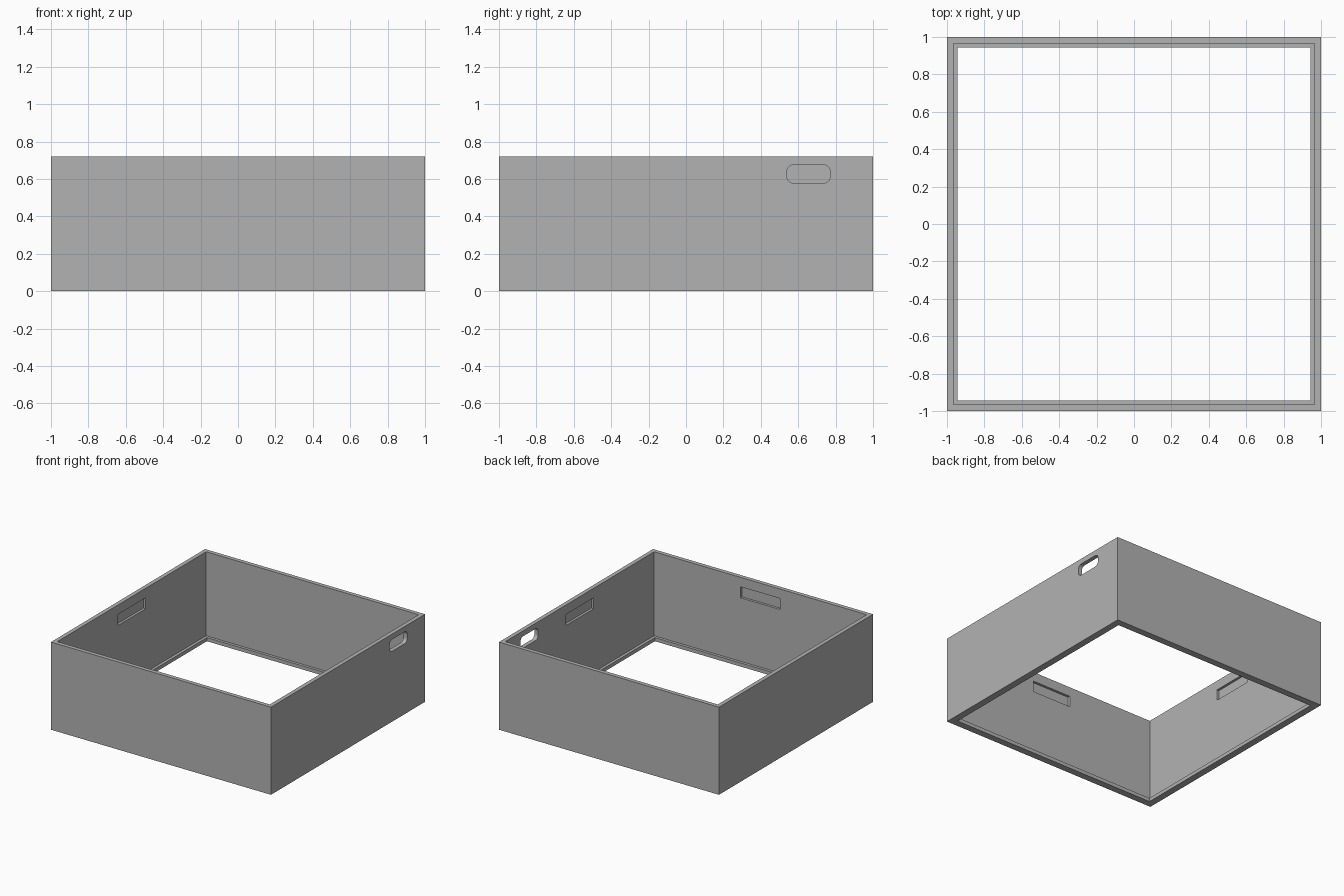
import bpy, bmesh, math
from mathutils import Vector, Matrix

cube = bpy.data.objects.get("Cube")
if cube:
    bpy.data.objects.remove(cube, do_unlink=True)

HEIGHT = 0.72
INNER = 0.966        # inner face of the walls
LIP = 0.943          # inner edge of the bottom lip
LIP_TOP = 0.03

grey = bpy.data.materials.new("plain grey")
grey.use_nodes = True
colour = (0.45, 0.45, 0.45, 1)
grey.diffuse_color = colour
grey.node_tree.nodes["Principled BSDF"].inputs["Base Color"].default_value = colour


def add_object(name, bm):
    bmesh.ops.recalc_face_normals(bm, faces=bm.faces)
    mesh = bpy.data.meshes.new(name)
    bm.to_mesh(mesh)
    bm.free()
    mesh.materials.append(grey)
    obj = bpy.data.objects.new(name, mesh)
    bpy.context.collection.objects.link(obj)
    return obj


def square_ring(name, profile):
    """Carry a closed (half width, height) profile around a square."""
    bm = bmesh.new()
    corners = [(-1, -1), (1, -1), (1, 1), (-1, 1)]
    loops = [[bm.verts.new((sx * r, sy * r, z)) for r, z in profile]
             for sx, sy in corners]
    n = len(profile)
    for c in range(4):
        a, b = loops[c], loops[(c + 1) % 4]
        for i in range(n):
            j = (i + 1) % n
            bm.faces.new((a[i], b[i], b[j], a[j]))
    return add_object(name, bm)


def box_cutter(name, centre, size):
    bm = bmesh.new()
    bmesh.ops.create_cube(bm, size=1, matrix=Matrix.Translation(centre) @ Matrix.Diagonal((*size, 1)))
    return add_object(name, bm)


def slot_cutter(name, y, z, width, height, radius, steps=6):
    """Rounded rectangle pushed through the side wall along x."""
    bm = bmesh.new()
    points = []
    for k, (sy, sz) in enumerate([(1, 1), (-1, 1), (-1, -1), (1, -1)]):
        cy = y + sy * (width / 2 - radius)
        cz = z + sz * (height / 2 - radius)
        for i in range(steps + 1):
            t = math.pi / 2 * (k + i / steps)
            points.append((0.9, cy + radius * math.cos(t), cz + radius * math.sin(t)))
    face = bm.faces.new([bm.verts.new(p) for p in points])
    extruded = bmesh.ops.extrude_face_region(bm, geom=[face])["geom"]
    moved = [v for v in extruded if isinstance(v, bmesh.types.BMVert)]
    bmesh.ops.translate(bm, verts=moved, vec=Vector((0.2, 0, 0)))
    if not face.is_valid or len([f for f in bm.faces if len(f.verts) > 4]) < 2:
        bmesh.ops.holes_fill(bm, edges=bm.edges)
    return add_object(name, bm)


# Four walls with a narrow lip around the bottom opening
frame = square_ring("box_frame", [
    (1, 0), (1, HEIGHT), (INNER, HEIGHT),
    (INNER, LIP_TOP), (LIP, LIP_TOP), (LIP, 0)])

# Shallow finger recesses inside the two sides and the front
depth, length, tall, level = 0.02, 0.36, 0.09, 0.597
cutters = [box_cutter("recess_cutter", (s * INNER, 0, level), (2 * depth, length, tall))
           for s in (-1, 1)]
cutters.append(box_cutter("recess_cutter", (0, -INNER, level), (length, 2 * depth, tall)))

# Rounded opening through one side wall
cutters.append(slot_cutter("slot_cutter", 0.655, 0.627, 0.23, 0.097, 0.035))

bpy.context.view_layer.objects.active = frame
for cutter in cutters:
    cutter.hide_render = True
    mod = frame.modifiers.new("cut", "BOOLEAN")
    mod.operation = "DIFFERENCE"
    mod.solver = "EXACT"
    mod.object = cutter
    bpy.ops.object.modifier_apply(modifier=mod.name)
    bpy.data.objects.remove(cutter, do_unlink=True)
